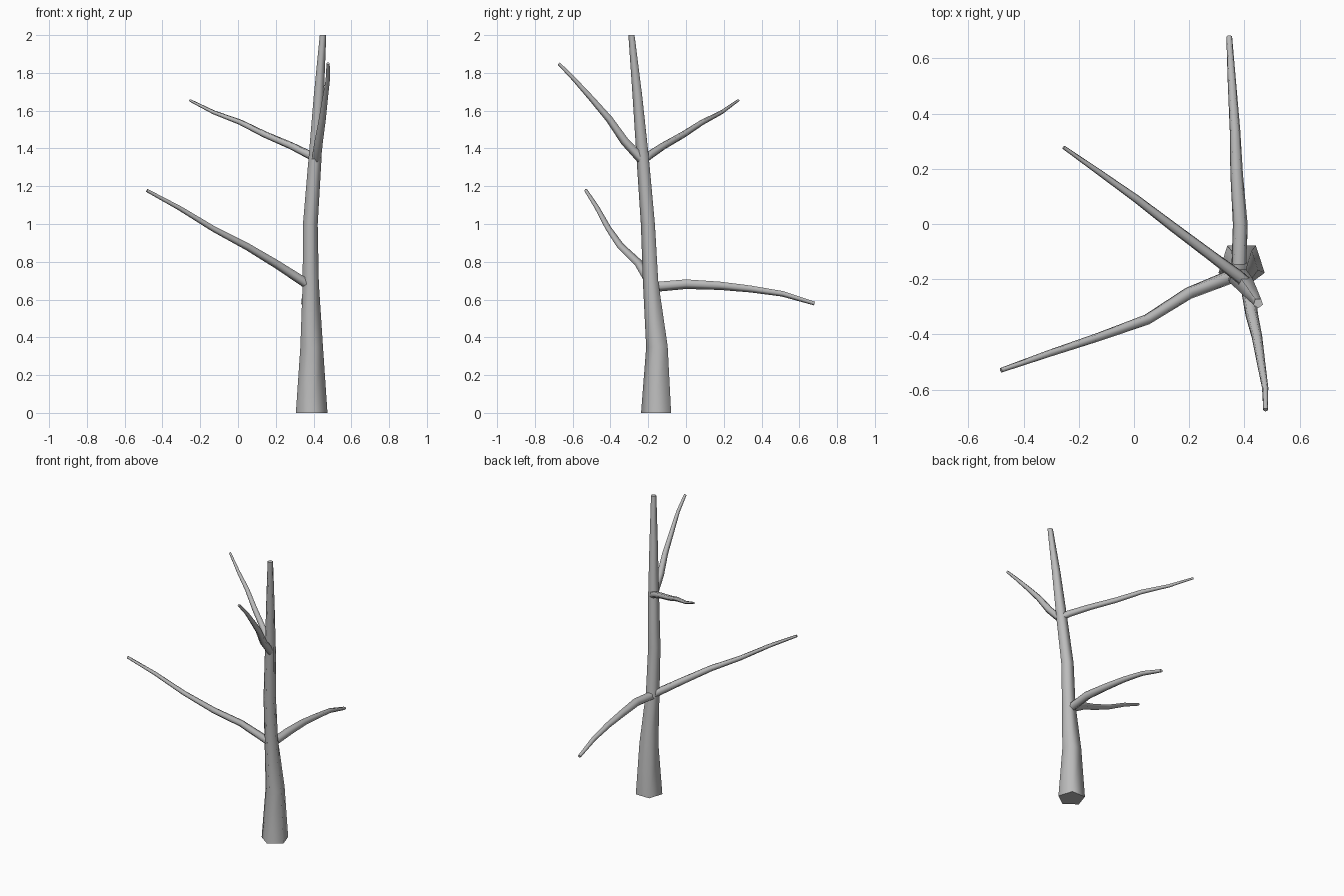
import bpy, bmesh
from math import cos, sin, radians
from mathutils import Vector

cube = bpy.data.objects.get("Cube")
if cube:
    bpy.data.objects.remove(cube, do_unlink=True)

SIDES = 5

bark = bpy.data.materials.new("grey bark")
bark.use_nodes = True
bark.diffuse_color = (0.5, 0.5, 0.5, 1)
bark.node_tree.nodes["Principled BSDF"].inputs["Base Color"].default_value = (0.5, 0.5, 0.5, 1)


def limb(name, path, up, level_ends=False):
    """Sweep a tapering five-sided tube along (x, y, z, radius) points."""
    bm = bmesh.new()
    points = [Vector(p[:3]) for p in path]
    rings = []
    for i, p in enumerate(points):
        along = (points[min(i + 1, len(points) - 1)] - points[max(i - 1, 0)]).normalized()
        if level_ends and i in (0, len(points) - 1):
            along = Vector((0, 0, 1))
        v = (Vector(up) - along * along.dot(Vector(up))).normalized()
        u = v.cross(along)
        ring = []
        for k in range(SIDES):
            a = radians(54 + 360 * k / SIDES)
            ring.append(bm.verts.new(p + path[i][3] * (u * cos(a) + v * sin(a))))
        rings.append(ring)
    for a, b in zip(rings, rings[1:]):
        for k in range(SIDES):
            n = (k + 1) % SIDES
            bm.faces.new((a[k], a[n], b[n], b[k])).smooth = True
    # Flat end caps
    bm.faces.new(rings[0][::-1])
    bm.faces.new(rings[-1])
    bmesh.ops.recalc_face_normals(bm, faces=bm.faces)
    mesh = bpy.data.meshes.new(name)
    bm.to_mesh(mesh)
    bm.free()
    mesh.materials.append(bark)
    obj = bpy.data.objects.new(name, mesh)
    bpy.context.collection.objects.link(obj)
    return obj


# Trunk, leaning slightly and tapering upward
limb("trunk", [
    (.39, -.15, 0, .088), (.39, -.148, .35, .063), (.385, -.183, .69, .045),
    (.383, -.198, 1.0, .041), (.408, -.226, 1.35, .036),
    (.428, -.255, 1.68, .028), (.45, -.287, 2.0, .018)], (0, 1, 0), True)

# Lower branches
limb("lower_right_branch", [
    (.375, -.18, .675, .027), (.34, -.195, .70, .026), (.2, -.25, .79, .023),
    (.05, -.345, .88, .02), (-.13, -.41, .975, .016),
    (-.31, -.47, 1.085, .013), (-.482, -.53, 1.178, .009)], (0, 0, 1))
limb("lower_back_branch", [
    (.38, -.18, .668, .029), (.385, 0, .684, .028), (.372, .18, .675, .024),
    (.366, .34, .658, .02), (.355, .51, .632, .016),
    (.345, .68, .58, .011)], (0, 0, 1))

# Upper branches
limb("upper_back_branch", [
    (.408, -.215, 1.345, .023), (.38, -.19, 1.365, .023), (.28, -.115, 1.415, .02),
    (.14, -.01, 1.475, .018), (.01, .09, 1.54, .015),
    (-.13, .19, 1.592, .011), (-.255, .278, 1.655, .007)], (0, 0, 1))
limb("upper_front_branch", [
    (.412, -.225, 1.335, .026), (.416, -.255, 1.365, .026), (.426, -.325, 1.44, .024),
    (.445, -.405, 1.555, .02), (.46, -.5, 1.665, .016),
    (.475, -.59, 1.765, .012), (.477, -.673, 1.85, .009)], (0, 0, 1))
